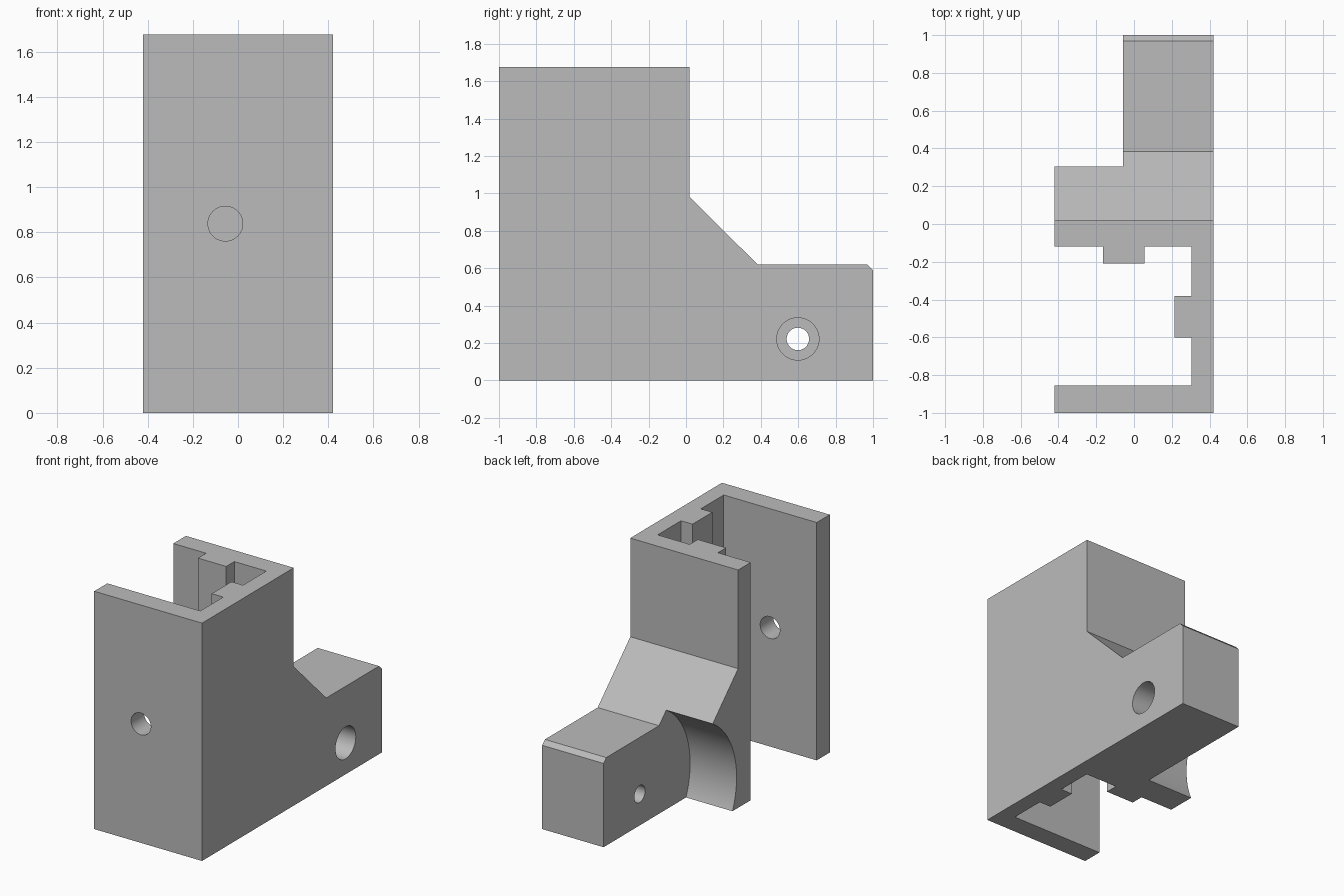
import bpy, bmesh, math
from mathutils import Vector

old = bpy.data.objects.get("Cube")
if old:
    bpy.data.objects.remove(old, do_unlink=True)

grey = bpy.data.materials.new("plain grey")
grey.use_nodes = True
grey.diffuse_color = (0.5, 0.5, 0.5, 1)
grey.node_tree.nodes["Principled BSDF"].inputs["Base Color"].default_value = (0.5, 0.5, 0.5, 1)


def prism(name, points, axis, start, end):
    """Extrude a closed 2D outline along the x, y or z axis."""
    def place(p, d):
        a, b = p
        return Vector({"x": (d, a, b), "y": (a, d, b), "z": (a, b, d)}[axis])
    bm = bmesh.new()
    face = bm.faces.new([bm.verts.new(place(p, start)) for p in points])
    moved = bmesh.ops.extrude_face_region(bm, geom=[face])["geom"]
    shift = place((0, 0), end - start)
    bmesh.ops.translate(bm, vec=shift,
                        verts=[v for v in moved if isinstance(v, bmesh.types.BMVert)])
    bmesh.ops.recalc_face_normals(bm, faces=bm.faces)
    mesh = bpy.data.meshes.new(name)
    bm.to_mesh(mesh)
    bm.free()
    mesh.materials.append(grey)
    obj = bpy.data.objects.new(name, mesh)
    bpy.context.collection.objects.link(obj)
    return obj


def circle(centre, radius, sides):
    return [(centre[0] + radius * math.cos(math.tau * i / sides),
             centre[1] + radius * math.sin(math.tau * i / sides)) for i in range(sides)]


def combine(target, tool, operation):
    """Apply a boolean and discard its helper."""
    tool.hide_render = True
    mod = target.modifiers.new(operation, "BOOLEAN")
    mod.operation = operation
    mod.solver = "EXACT"
    mod.object = tool
    bpy.context.view_layer.objects.active = target
    bpy.ops.object.modifier_apply(modifier=mod.name)
    bpy.data.objects.remove(tool, do_unlink=True)


# Plan outline: front plate, side wall with rib, rear block with rib
plan = [(-0.42, -1), (0.42, -1), (0.42, 1.1), (-0.42, 1.1), (-0.42, -0.12),
        (-0.165, -0.12), (-0.165, -0.21), (0.055, -0.21), (0.055, -0.12),
        (0.305, -0.12), (0.305, -0.38), (0.215, -0.38), (0.215, -0.6),
        (0.305, -0.6), (0.305, -0.855), (-0.42, -0.855)]
bracket = prism("channel_bracket", plan, "z", -0.1, 1.8)

# Side outline: tall channel, sloped shoulder, low rear arm with chamfer
side = [(-1.1, 0), (1, 0), (1, 0.59), (0.97, 0.62), (0.383, 0.62),
        (0.02, 0.98), (0.02, 1.675), (-1.1, 1.675)]
combine(bracket, prism("side_outline", side, "x", -0.6, 0.6), "INTERSECT")

# Round clearance beside the arm, centred on the pivot hole
pivot = (0.598, 0.222)
combine(bracket, prism("clearance_cutter", circle(pivot, 0.561, 128), "x", -0.6, -0.058),
        "DIFFERENCE")

# Pivot hole with counterbore, and the hole in the front plate
for name, centre, radius, axis, start, end in (
        ("pivot_cutter", pivot, 0.06, "x", -0.3, 0.6),
        ("counterbore_cutter", pivot, 0.113, "x", 0.12, 0.6),
        ("plate_hole_cutter", (-0.056, 0.838), 0.077, "y", -1.1, -0.7)):
    combine(bracket, prism(name, circle(centre, radius, 48), axis, start, end), "DIFFERENCE")

bpy.ops.object.select_all(action="DESELECT")
bracket.select_set(True)
bpy.context.view_layer.objects.active = bracket
bpy.ops.object.shade_smooth_by_angle(angle=math.radians(25))
